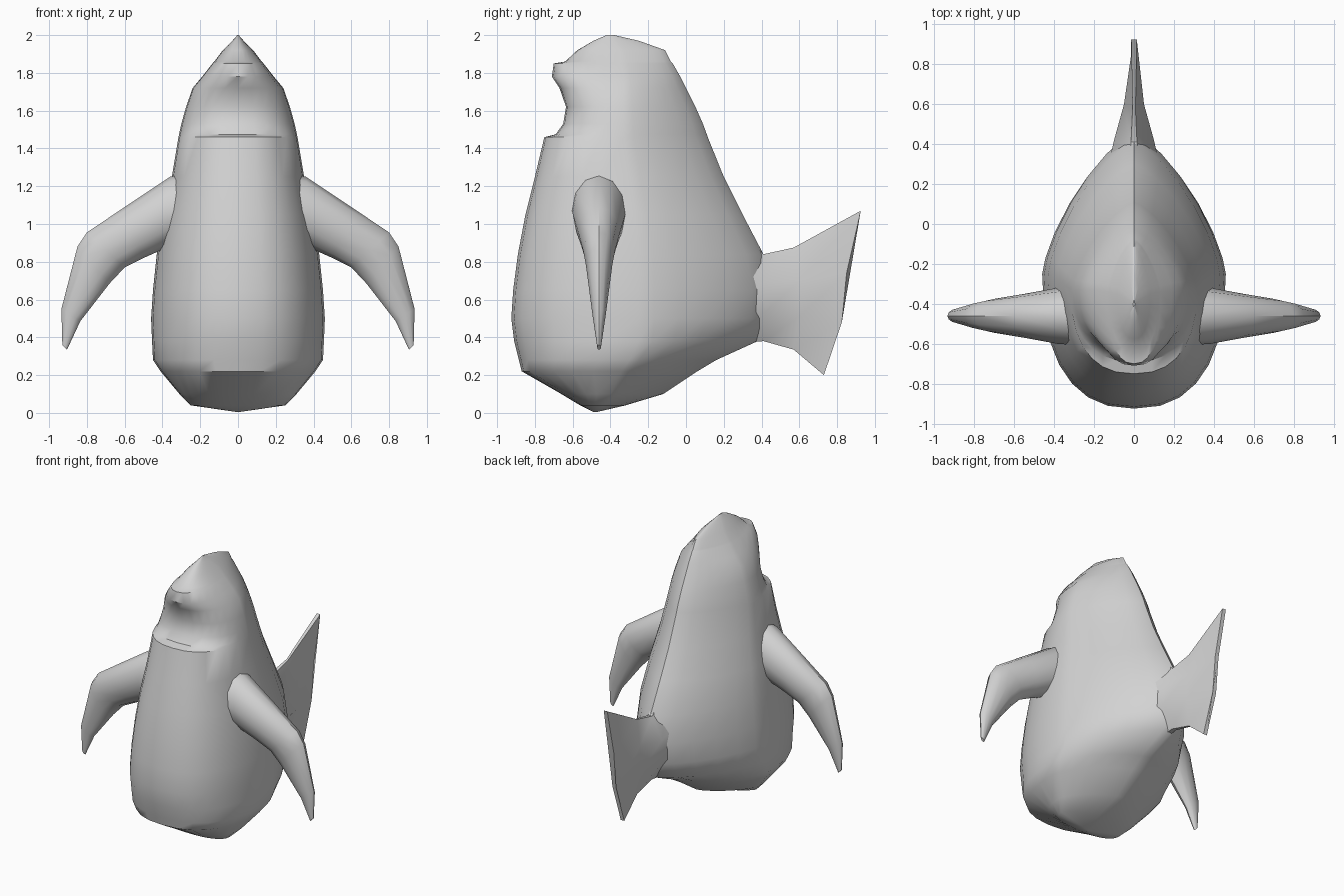
import bpy, math
from mathutils import Vector

if "Cube" in bpy.data.objects:
    bpy.data.objects.remove(bpy.data.objects["Cube"])

grey = bpy.data.materials.new("soft grey")
grey.diffuse_color = (0.65, 0.65, 0.65, 1)
grey.use_nodes = True
grey.node_tree.nodes["Principled BSDF"].inputs["Base Color"].default_value = grey.diffuse_color


def loft(name, rings, angle=40):
    """Skin a list of equal-length closed rings and cap both ends."""
    n = len(rings[0])
    verts = [p for ring in rings for p in ring]
    faces = [(r * n + i, r * n + (i + 1) % n, (r + 1) * n + (i + 1) % n, (r + 1) * n + i)
             for r in range(len(rings) - 1) for i in range(n)]
    faces.append(tuple(reversed(range(n))))
    faces.append(tuple(range((len(rings) - 1) * n, len(rings) * n)))
    mesh = bpy.data.meshes.new(name)
    mesh.from_pydata(verts, [], faces)
    mesh.materials.append(grey)
    obj = bpy.data.objects.new(name, mesh)
    bpy.context.collection.objects.link(obj)
    # consistent outward normals, then smooth shading with sharp edges kept
    bpy.ops.object.select_all(action='DESELECT')
    obj.select_set(True)
    bpy.context.view_layer.objects.active = obj
    bpy.ops.object.mode_set(mode='EDIT')
    bpy.ops.mesh.select_all(action='SELECT')
    bpy.ops.mesh.normals_make_consistent(inside=False)
    bpy.ops.object.mode_set(mode='OBJECT')
    bpy.ops.object.shade_smooth_by_angle(angle=math.radians(angle))
    return obj


def spow(v, e):
    return math.copysign(abs(v) ** e, v)


def body_ring(z, w, front, back, mid, sides=28):
    """Teardrop outline: full rounded front, tapering to a ridge at the back."""
    ring = []
    for i in range(sides):
        a = 2 * math.pi * i / sides
        c, s = math.cos(a), math.sin(a)
        if abs(c) < 1e-6:
            c = 0.0
        e = 2 / 2.4 if s < 0 else 2 / 1.4
        reach = mid - front if s < 0 else back - mid
        ring.append((w * spow(c, e), mid + reach * spow(s, e), z))
    return ring


# Body and head: height, half width, front y, back y, widest y
body_rows = [
    (0.005, 0.01, -0.49, -0.47, -0.48),
    (0.04, 0.25, -0.56, -0.32, -0.45),
    (0.10, 0.31, -0.66, -0.12, -0.40),
    (0.22, 0.41, -0.87, 0.06, -0.34),
    (0.28, 0.45, -0.885, 0.16, -0.30),
    (0.38, 0.455, -0.91, 0.38, -0.25),
    (0.50, 0.46, -0.925, 0.44, -0.25),
    (0.65, 0.45, -0.915, 0.45, -0.25),
    (0.84, 0.43, -0.89, 0.41, -0.25),
    (1.05, 0.395, -0.85, 0.30, -0.27),
    (1.25, 0.35, -0.80, 0.20, -0.30),
    (1.46, 0.315, -0.75, 0.115, -0.33),
    (1.475, 0.312, -0.69, 0.11, -0.33),   # lower lip ledge
    (1.53, 0.30, -0.65, 0.09, -0.33),
    (1.62, 0.275, -0.635, 0.05, -0.33),
    (1.72, 0.24, -0.67, 0.0, -0.33),
    (1.78, 0.19, -0.71, -0.03, -0.33),    # upper lip overhang
    (1.85, 0.135, -0.70, -0.07, -0.34),
    (1.86, 0.125, -0.64, -0.08, -0.34),
    (1.92, 0.08, -0.575, -0.11, -0.35),
    (1.97, 0.03, -0.49, -0.25, -0.38),
    (2.0, 0.004, -0.42, -0.38, -0.40),
]
loft("body", [body_ring(*row) for row in body_rows])

# Flippers: upper edge x, z, lower edge x, z, half depth
arm_rows = [
    (0.22, 1.28, 0.26, 0.92, 0.15),
    (0.36, 1.25, 0.41, 0.86, 0.14),
    (0.60, 1.09, 0.50, 0.82, 0.11),
    (0.80, 0.955, 0.60, 0.77, 0.085),
    (0.85, 0.88, 0.68, 0.685, 0.07),
    (0.935, 0.55, 0.835, 0.485, 0.035),
    (0.93, 0.36, 0.905, 0.335, 0.01),
]
for side, label in ((1, "left_flipper"), (-1, "right_flipper")):
    rings = []
    for tx, tz, bx, bz, d in arm_rows:
        ring = []
        for i in range(12):
            a = 2 * math.pi * i / 12
            t = 0.5 + 0.5 * math.cos(a)
            ring.append((side * (bx + (tx - bx) * t), -0.46 + d * math.sin(a),
                         bz + (tz - bz) * t))
        rings.append(ring)
    loft(label, rings)

# Tail fin: (y, z) of four points per column from bottom to top, then half width
tail_cols = [
    ([(0.20, 0.36), (0.20, 0.55), (0.20, 0.80), (0.20, 1.08)], 0.15),
    ([(0.41, 0.38), (0.42, 0.53), (0.42, 0.69), (0.41, 0.84)], 0.10),
    ([(0.57, 0.335), (0.60, 0.51), (0.60, 0.70), (0.57, 0.875)], 0.05),
    ([(0.73, 0.20), (0.825, 0.48), (0.85, 0.74), (0.925, 1.07)], 0.014),
]
rings = []
for pts, w in tail_cols:
    thin = [0.15, 1, 1, 0.15] if w > 0.02 else [1, 1, 1, 1]
    right = [(w * k, y, z) for (y, z), k in zip(pts, thin)]
    left = [(-x, y, z) for x, y, z in reversed(right)]
    rings.append(right + left)
loft("tail_fin", rings)
